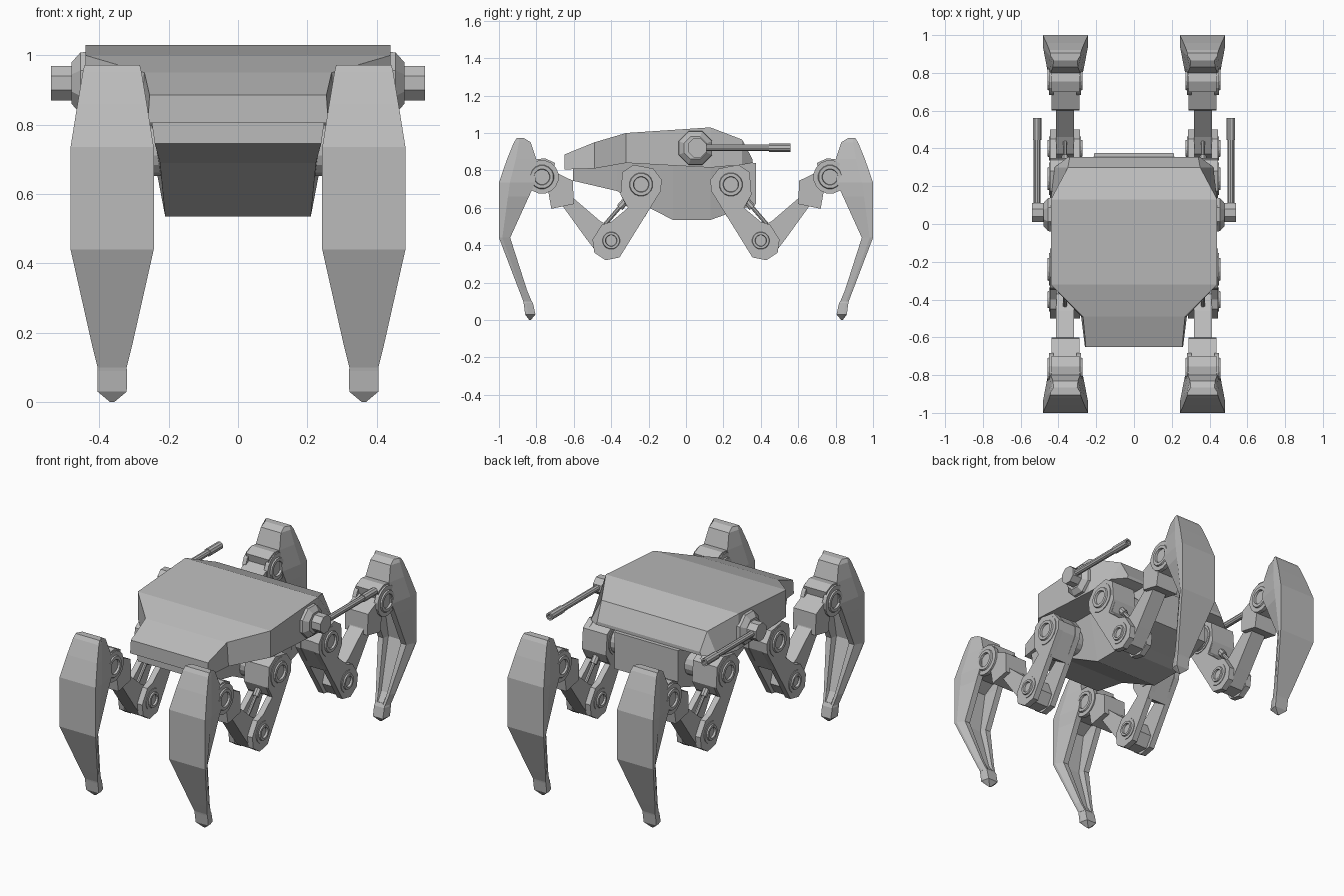
import bpy, bmesh
from math import sin, cos, pi
from mathutils import Vector

cube = bpy.data.objects.get("Cube")
if cube:
    bpy.data.objects.remove(cube, do_unlink=True)

grey = bpy.data.materials.new("plain grey")
grey.use_nodes = True
grey.diffuse_color = (0.5, 0.5, 0.5, 1)
grey.node_tree.nodes["Principled BSDF"].inputs["Base Color"].default_value = (0.5, 0.5, 0.5, 1)


def loft(name, sections, mirror=""):
    """Bridge a row of equal-length closed sections and cap the ends."""
    bm = bmesh.new()
    rings = [[bm.verts.new(p) for p in s] for s in sections]
    n = len(rings[0])
    for a, b in zip(rings, rings[1:]):
        for i in range(n):
            j = (i + 1) % n
            bm.faces.new((a[i], a[j], b[j], b[i]))
    bm.faces.new(rings[0])
    bm.faces.new(rings[-1])
    bmesh.ops.recalc_face_normals(bm, faces=bm.faces)
    mesh = bpy.data.meshes.new(name)
    bm.to_mesh(mesh)
    bm.free()
    mesh.materials.append(grey)
    obj = bpy.data.objects.new(name, mesh)
    bpy.context.collection.objects.link(obj)
    if mirror:
        mod = obj.modifiers.new("mirror", "MIRROR")
        mod.use_axis = ("x" in mirror, "y" in mirror, False)
        mod.use_mirror_merge = False
    return obj


def plate(name, profile, x0, x1, mirror="xy"):
    """Extrude a side profile of (y, z) points from x0 to x1."""
    return loft(name, [[(x, y, z) for y, z in profile] for x in (x0, x1)], mirror)


def turned(name, start, axis, steps, sides=16, mirror="xy"):
    """Turn (distance, radius) steps about an axis."""
    start, axis = Vector(start), Vector(axis).normalized()
    u = axis.orthogonal().normalized()
    v = axis.cross(u)
    angles = [2 * pi * (i + 0.5) / sides for i in range(sides)]
    return loft(name, [[start + axis * d + (u * cos(a) + v * sin(a)) * r for a in angles]
                       for d, r in steps], mirror)


def box_section(y, top_x, top_z, low_x, low_z):
    return [(-top_x, y, top_z), (top_x, y, top_z), (low_x, y, low_z), (-low_x, y, low_z)]


# Hull: armoured upper shell and tapered belly
loft("upper_hull", [box_section(*s) for s in (
    (-0.65, 0.255, 0.885, 0.26, 0.805),
    (-0.49, 0.27, 0.95, 0.28, 0.81),
    (-0.32, 0.44, 1.0, 0.44, 0.84),
    (0.13, 0.44, 1.03, 0.44, 0.815),
    (0.30, 0.35, 0.965, 0.42, 0.83),
    (0.355, 0.34, 0.86, 0.35, 0.84))])
loft("lower_hull", [box_section(*s) for s in (
    (-0.605, 0.25, 0.815, 0.24, 0.745),
    (-0.37, 0.25, 0.85, 0.225, 0.69),
    (-0.07, 0.27, 0.85, 0.21, 0.535),
    (0.13, 0.27, 0.85, 0.21, 0.535),
    (0.20, 0.24, 0.85, 0.21, 0.56),
    (0.375, 0.21, 0.84, 0.21, 0.62))])

# Side guns
turned("gun_mount", (0.42, 0.05, 0.92), (1, 0, 0),
       [(0, 0.1), (0.035, 0.095), (0.06, 0.065)], 8, "x")
turned("gun_boss", (0.47, 0.06, 0.92), (1, 0, 0), [(0, 0.054), (0.07, 0.054)], 8, "x")
turned("gun_barrel", (0.513, 0.08, 0.922), (0, 1, 0),
       [(0, 0.018), (0.365, 0.018), (0.365, 0.023), (0.48, 0.023), (0.48, 0.013), (0.44, 0.013)],
       10, "x")

# Hip: axle, solid block and paired thigh plates
HIP, KNEE, ANKLE = (0.24, 0.725), (0.4, 0.425), (0.77, 0.765)
turned("hip_axle", (0.18, *HIP), (1, 0, 0), [(0, 0.075), (0.12, 0.075)])
plate("hip_block", [(0.28, 0.825), (0.18, 0.81), (0.135, 0.75), (0.14, 0.69),
                    (0.22, 0.55), (0.32, 0.61), (0.35, 0.67), (0.34, 0.79)], 0.29, 0.43)
thigh = [(0.28, 0.83), (0.175, 0.81), (0.13, 0.75), (0.135, 0.69), (0.355, 0.335),
         (0.43, 0.32), (0.49, 0.36), (0.50, 0.43), (0.45, 0.51), (0.40, 0.525),
         (0.31, 0.60), (0.35, 0.67), (0.34, 0.79)]
plate("thigh_plate_outer", thigh, 0.41, 0.445)
plate("thigh_plate_inner", thigh, 0.285, 0.32)

# Arm from knee to ankle yoke
plate("lower_arm", [(0.66, 0.61), (0.53, 0.43), (0.46, 0.34), (0.38, 0.335), (0.34, 0.40),
                    (0.37, 0.48), (0.46, 0.53), (0.60, 0.65), (0.62, 0.72)], 0.318, 0.412)
plate("ankle_yoke", [(0.70, 0.84), (0.755, 0.865), (0.87, 0.85), (0.87, 0.70), (0.735, 0.68),
                     (0.72, 0.595), (0.60, 0.62), (0.605, 0.745), (0.71, 0.795)], 0.288, 0.438)

# Piston between thigh and arm
turned("piston_sleeve", (0.365, 0.27, 0.70), (0, 0.09, -0.105), [(0, 0.02), (0.13, 0.02)], 8)
turned("piston_rod", (0.365, 0.31, 0.655), (0, 0.09, -0.105), [(0, 0.011), (0.19, 0.011)], 8)

# Ringed joint covers on both faces of each joint
for name, joint, r in (("hip", HIP, 0.088), ("knee", KNEE, 0.065), ("ankle", ANKLE, 0.09)):
    for side, x, way in (("outer", 0.425, 1), ("inner", 0.305, -1)):
        turned(f"{name}_cover_{side}", (x, *joint), (way, 0, 0),
               [(0, r), (0.024, r), (0.024, r * 0.72), (0.032, r * 0.68),
                (0.032, r * 0.48), (0.02, r * 0.45)])


# Shin blade: broad outer shell with a recessed channel on its inner face
def shin_section(z, half, outer, inner, recess):
    narrow = half * 0.78
    slot = narrow * 0.62
    floor = inner + (outer - inner) * recess
    right = [(half, outer), (half, outer - (outer - inner) * 0.3), (narrow, inner),
             (slot, inner), (slot * 0.85, floor)]
    outline = right + [(-x, y) for x, y in reversed(right)]
    return [(0.363 + x, y, z) for x, y in outline]


loft("shin_blade", [shin_section(*s) for s in (
    (0.972, 0.08, 0.905, 0.865, 0),
    (0.95, 0.085, 0.92, 0.83, 0),
    (0.86, 0.10, 0.957, 0.80, 0),
    (0.735, 0.12, 1.0, 0.805, 0),
    (0.66, 0.12, 1.0, 0.84, 0.6),
    (0.44, 0.12, 1.0, 0.94, 0.6),
    (0.16, 0.057, 0.893, 0.85, 0.5),
    (0.10, 0.042, 0.87, 0.825, 0))], "xy")
loft("foot_tip", [shin_section(*s, 0) for s in (
    (0.11, 0.04, 0.872, 0.83),
    (0.09, 0.043, 0.868, 0.818),
    (0.03, 0.042, 0.86, 0.805),
    (0.0, 0.006, 0.838, 0.83))], "xy")
